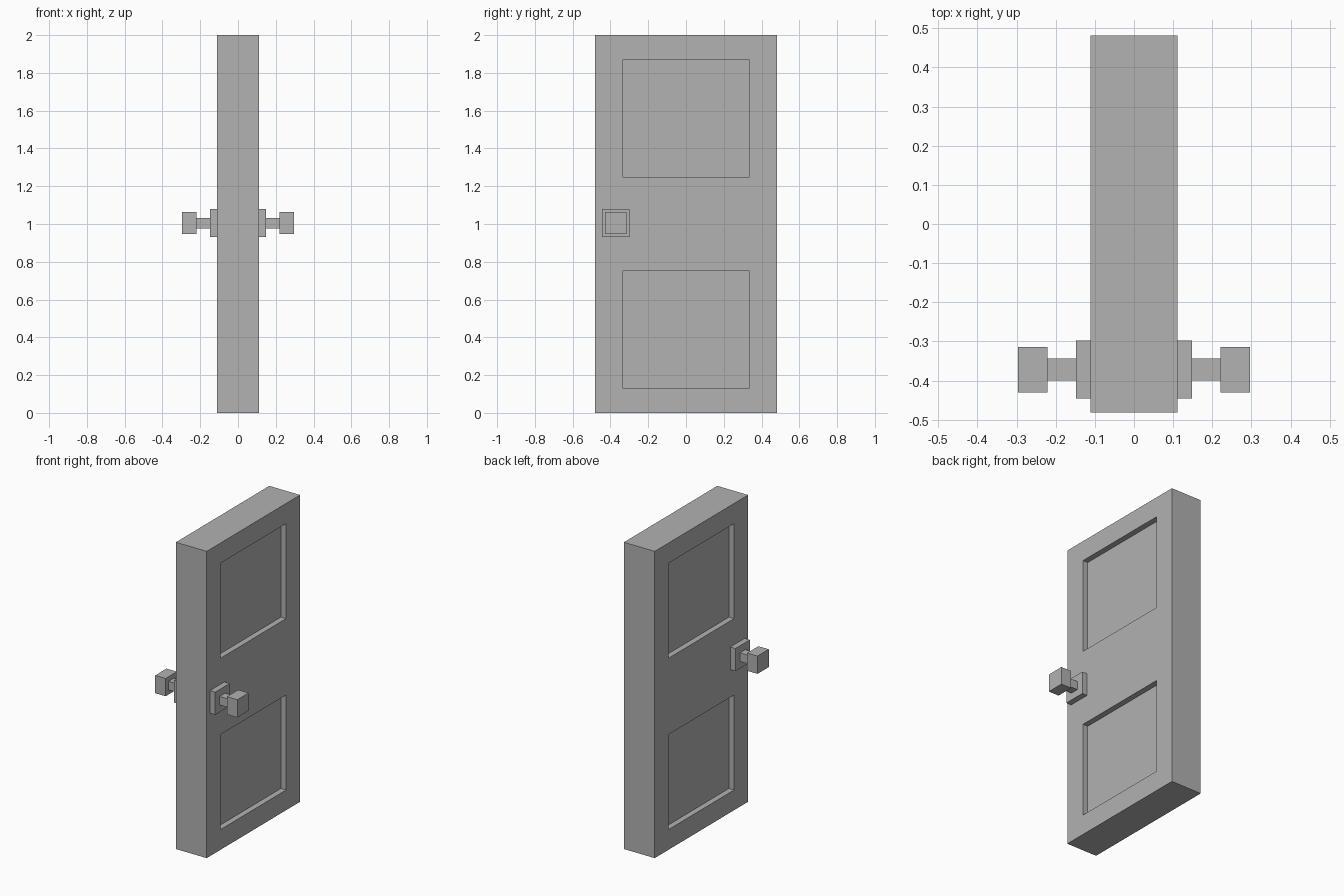
import bpy
import bmesh
from mathutils import Vector

cube = bpy.data.objects.get("Cube")
if cube:
    bpy.data.objects.remove(cube)

GREY = (0.445, 0.445, 0.445, 1)
grey = bpy.data.materials.new("plain grey")
grey.use_nodes = True
grey.diffuse_color = GREY
grey.node_tree.nodes["Principled BSDF"].inputs["Base Color"].default_value = GREY

HALF_THICK = 0.111
HALF_WIDTH = 0.481
PANEL_HALF_WIDTH = 0.337
PANELS = ((0.132, 0.751), (1.249, 1.868))  # bottom and top of each panel
RECESS = 0.037
KNOB_Y, KNOB_Z = -0.372, 1.005


def box(bm, low, high):
    verts = bmesh.ops.create_cube(bm, size=1)["verts"]
    low, high = Vector(low), Vector(high)
    for v in verts:
        v.co = (low + high) / 2 + v.co * (high - low)


def finish(bm, name):
    mesh = bpy.data.meshes.new(name)
    bm.to_mesh(mesh)
    bm.free()
    mesh.materials.append(grey)
    obj = bpy.data.objects.new(name, mesh)
    bpy.context.collection.objects.link(obj)


# Door slab, cut along the panel outlines
bm = bmesh.new()
box(bm, (-HALF_THICK, -HALF_WIDTH, 0), (HALF_THICK, HALF_WIDTH, 2))
cuts = [((0, y, 0), (0, 1, 0)) for y in (-PANEL_HALF_WIDTH, PANEL_HALF_WIDTH)]
cuts += [((0, 0, z), (0, 0, 1)) for panel in PANELS for z in panel]
for point, normal in cuts:
    bmesh.ops.bisect_plane(bm, geom=bm.verts[:] + bm.edges[:] + bm.faces[:],
                           plane_co=point, plane_no=normal)
bm.normal_update()

# Recessed panels on both sides
panel_faces = []
for f in bm.faces:
    c = f.calc_center_median()
    if (abs(f.normal.x) > 0.9 and abs(c.y) < PANEL_HALF_WIDTH
            and any(low < c.z < high for low, high in PANELS)):
        panel_faces.append(f)
for f in bmesh.ops.extrude_discrete_faces(bm, faces=panel_faces)["faces"]:
    direction = -1 if f.calc_center_median().x > 0 else 1
    bmesh.ops.translate(bm, verts=f.verts[:], vec=(direction * RECESS, 0, 0))
bmesh.ops.recalc_face_normals(bm, faces=bm.faces[:])
finish(bm, "door_slab")

# Square door handles: plate, stem and knob on each side
PARTS = (("plate", HALF_THICK, 0.148, 0.074),
         ("stem", 0.148, 0.221, 0.028),
         ("knob", 0.221, 0.296, 0.058))
for side, sign in (("left", 1), ("right", -1)):
    for part, inner, outer, half in PARTS:
        bm = bmesh.new()
        x0, x1 = sorted((sign * inner, sign * outer))
        box(bm, (x0, KNOB_Y - half, KNOB_Z - half),
            (x1, KNOB_Y + half, KNOB_Z + half))
        finish(bm, f"{side}_handle_{part}")
